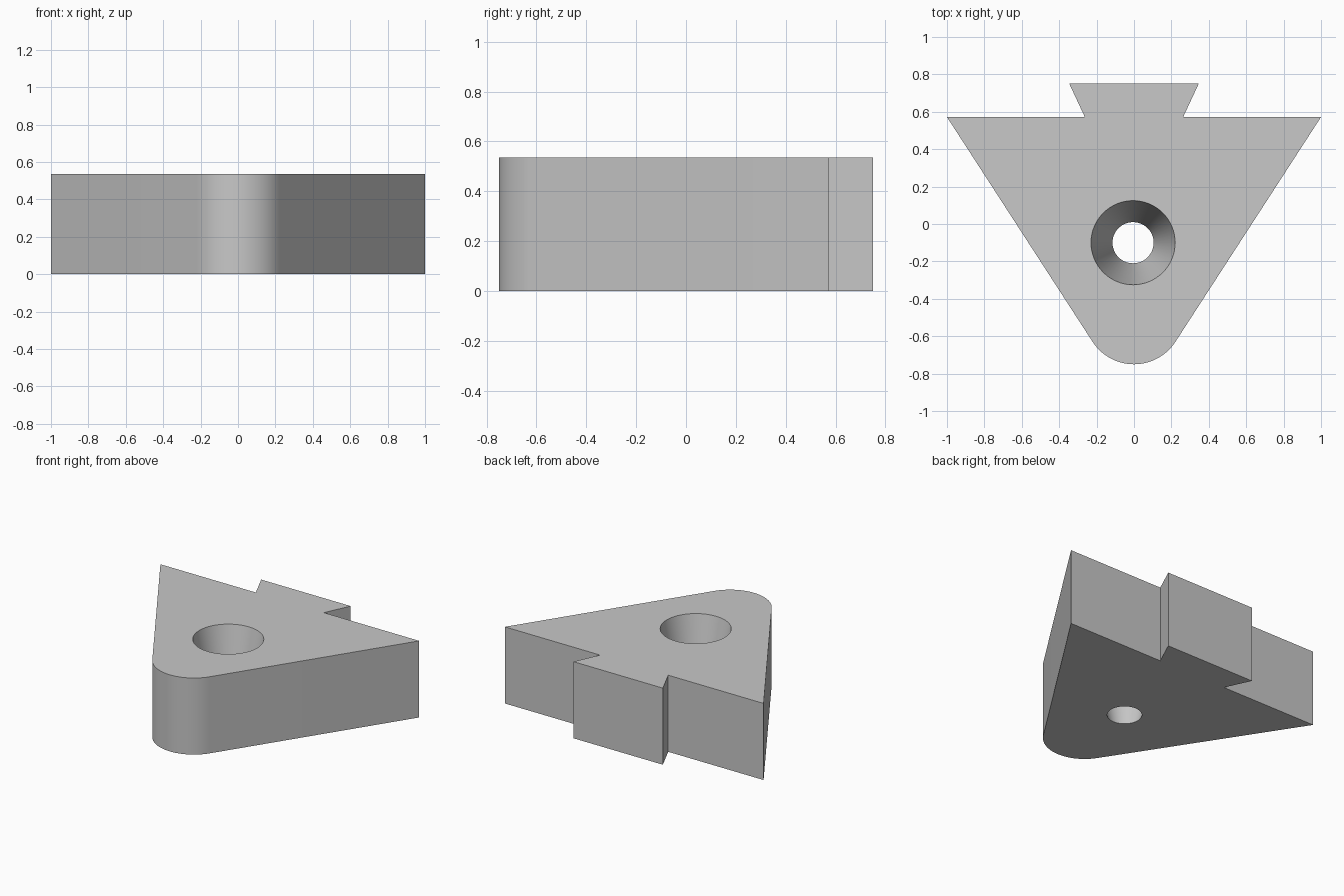
import bpy
import bmesh
import math

if "Cube" in bpy.data.objects:
    bpy.data.objects.remove(bpy.data.objects["Cube"], do_unlink=True)

HEIGHT = 0.535
SHOULDER_Y, BACK_Y, FRONT_Y = 0.572, 0.75, -0.75
NOSE_RADIUS = 0.264
NOSE_ANGLE = math.radians(57.1)
HOLE_X, HOLE_Y = -0.005, -0.10


def arc(cx, cy, radius, start, end, steps):
    return [(cx + radius * math.cos(start + (end - start) * i / steps),
             cy + radius * math.sin(start + (end - start) * i / steps))
            for i in range(steps + 1)]


def add_loop(bm, points, z):
    verts = [bm.verts.new((x, y, z)) for x, y in points]
    edges = [bm.edges.new((a, b)) for a, b in zip(verts, verts[1:] + verts[:1])]
    return verts, edges


def add_wall(bm, low, high):
    count = len(low)
    for i in range(count):
        j = (i + 1) % count
        bm.faces.new((low[i], low[j], high[j], high[i]))


# Outline: rounded nose, right wing, dovetail tab and mirrored left wing
nose = arc(0, FRONT_Y + NOSE_RADIUS, NOSE_RADIUS,
           -math.pi / 2 - NOSE_ANGLE, -math.pi / 2 + NOSE_ANGLE, 32)
half = [(1.0, SHOULDER_Y), (0.263, SHOULDER_Y), (0.346, BACK_Y)]
outline = nose + half + [(-x, y) for x, y in reversed(half)]


def hole(radius):
    return arc(HOLE_X, HOLE_Y, radius, 0, 2 * math.pi, 64)[:-1]


# Solid wedge with a tapered through hole
bm = bmesh.new()
bottom, bottom_edges = add_loop(bm, outline, 0)
top, top_edges = add_loop(bm, outline, HEIGHT)
hole_low, hole_low_edges = add_loop(bm, hole(0.11), 0)
hole_high, hole_high_edges = add_loop(bm, hole(0.225), HEIGHT)

for edges in (bottom_edges + hole_low_edges, top_edges + hole_high_edges):
    bmesh.ops.triangle_fill(bm, edges=edges, use_beauty=True)
add_wall(bm, bottom, top)
add_wall(bm, hole_low, hole_high)
bmesh.ops.recalc_face_normals(bm, faces=bm.faces[:])

mesh = bpy.data.meshes.new("dovetail_wedge")
bm.to_mesh(mesh)
bm.free()
wedge = bpy.data.objects.new("dovetail_wedge", mesh)
bpy.context.collection.objects.link(wedge)

# Plain grey material
grey = bpy.data.materials.new("light_grey")
grey.use_nodes = True
color = (0.58, 0.58, 0.58, 1)
grey.diffuse_color = color
grey.node_tree.nodes["Principled BSDF"].inputs["Base Color"].default_value = color
mesh.materials.append(grey)

# Smooth the nose and hole, keep the corners crisp
bpy.ops.object.select_all(action="DESELECT")
wedge.select_set(True)
bpy.context.view_layer.objects.active = wedge
bpy.ops.object.shade_smooth_by_angle(angle=math.radians(25))
